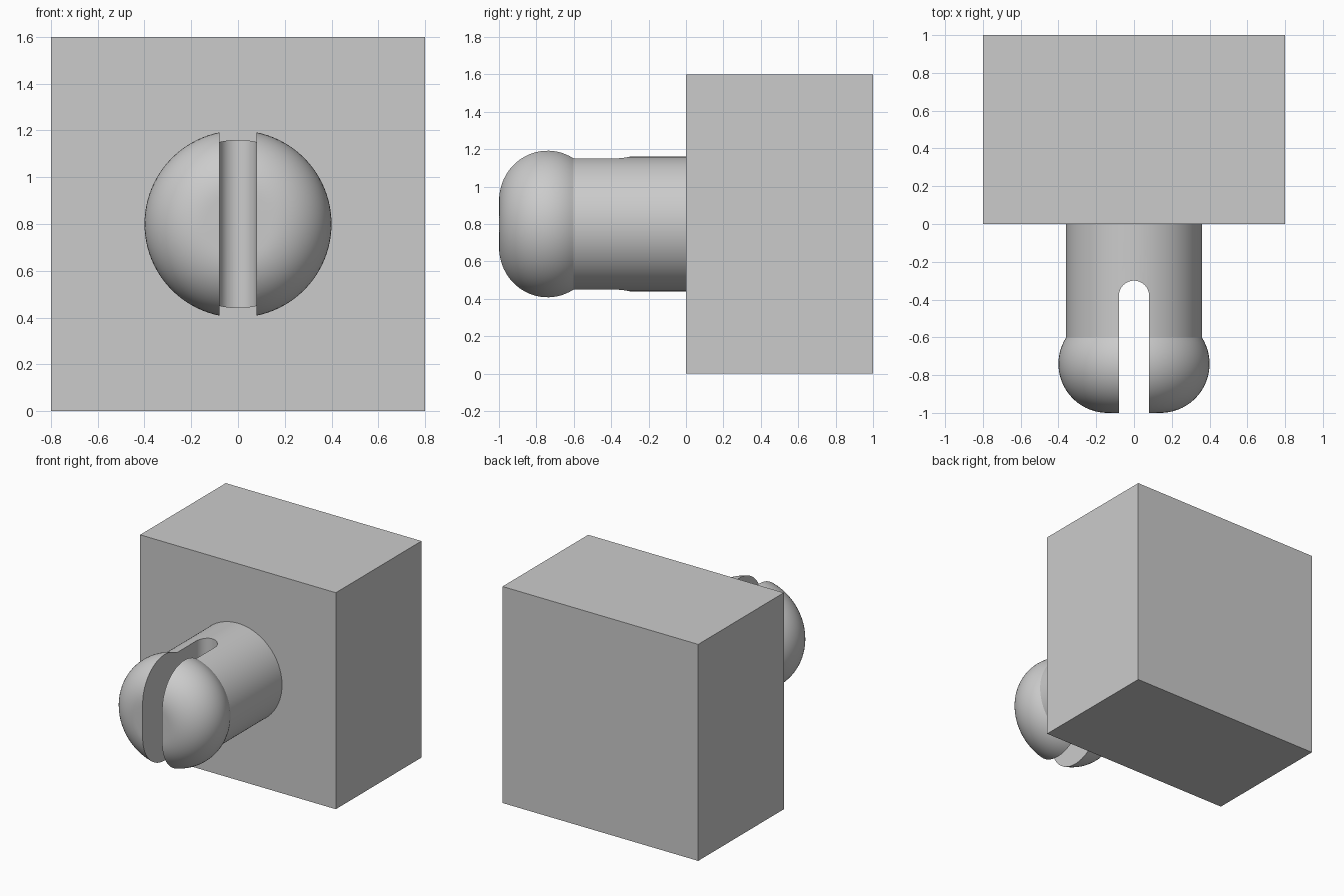
import bpy, bmesh, math
from mathutils import Vector

if "Cube" in bpy.data.objects:
    bpy.data.objects.remove(bpy.data.objects["Cube"])

grey = bpy.data.materials.new("light grey")
grey.diffuse_color = (0.6, 0.6, 0.6, 1)
grey.use_nodes = True
grey.node_tree.nodes["Principled BSDF"].inputs["Base Color"].default_value = grey.diffuse_color
AXIS_Z = 0.8


def add_object(name, bm):
    bmesh.ops.recalc_face_normals(bm, faces=bm.faces[:])
    mesh = bpy.data.meshes.new(name)
    bm.to_mesh(mesh)
    bm.free()
    mesh.materials.append(grey)
    obj = bpy.data.objects.new(name, mesh)
    bpy.context.collection.objects.link(obj)
    return obj


# Block with plain faces
bm = bmesh.new()
bmesh.ops.create_cube(bm, size=1)
bmesh.ops.scale(bm, vec=(1.6, 1.0, 1.6), verts=bm.verts[:])
bmesh.ops.translate(bm, vec=(0, 0.5, 0.8), verts=bm.verts[:])
add_object("block", bm)

# Round peg with a bulbous, flat-tipped head, turned about the y axis
start = math.acos(0.22 / 0.26)
profile = [(0, 0.02), (0.36, 0.02)]
steps = 24
for i in range(steps + 1):
    a = start + (-math.pi / 2 - start) * i / steps
    profile.append((0.14 + 0.26 * math.cos(a), -0.74 + 0.26 * math.sin(a)))
profile.append((0, -1.0))
bm = bmesh.new()
verts = [bm.verts.new((r, y, AXIS_Z)) for r, y in profile]
edges = [bm.edges.new(pair) for pair in zip(verts, verts[1:])]
bmesh.ops.spin(bm, geom=verts + edges, cent=(0, 0, AXIS_Z), axis=(0, 1, 0),
               angle=2 * math.pi, steps=96)
bmesh.ops.remove_doubles(bm, verts=bm.verts[:], dist=1e-4)
peg = add_object("snap_peg", bm)

# Vertical slot with a rounded inner end
outline = [(-0.08, -1.2), (0.08, -1.2)]
outline += [(0.08 * math.cos(math.pi * i / 24), -0.38 + 0.08 * math.sin(math.pi * i / 24))
            for i in range(25)]
bm = bmesh.new()
face = bm.faces.new([bm.verts.new((x, y, 0.2)) for x, y in outline])
top = bmesh.ops.extrude_face_region(bm, geom=[face])["geom"]
bmesh.ops.translate(bm, vec=Vector((0, 0, 1.2)),
                    verts=[g for g in top if isinstance(g, bmesh.types.BMVert)])
cutter = add_object("slot_cutter", bm)
cutter.hide_render = True

cut = peg.modifiers.new("slot", "BOOLEAN")
cut.operation = "DIFFERENCE"
cut.solver = "EXACT"
cut.object = cutter
bpy.context.view_layer.objects.active = peg
peg.select_set(True)
bpy.ops.object.modifier_apply(modifier=cut.name)
bpy.data.objects.remove(cutter)
bpy.ops.object.shade_smooth_by_angle(angle=math.radians(20))
